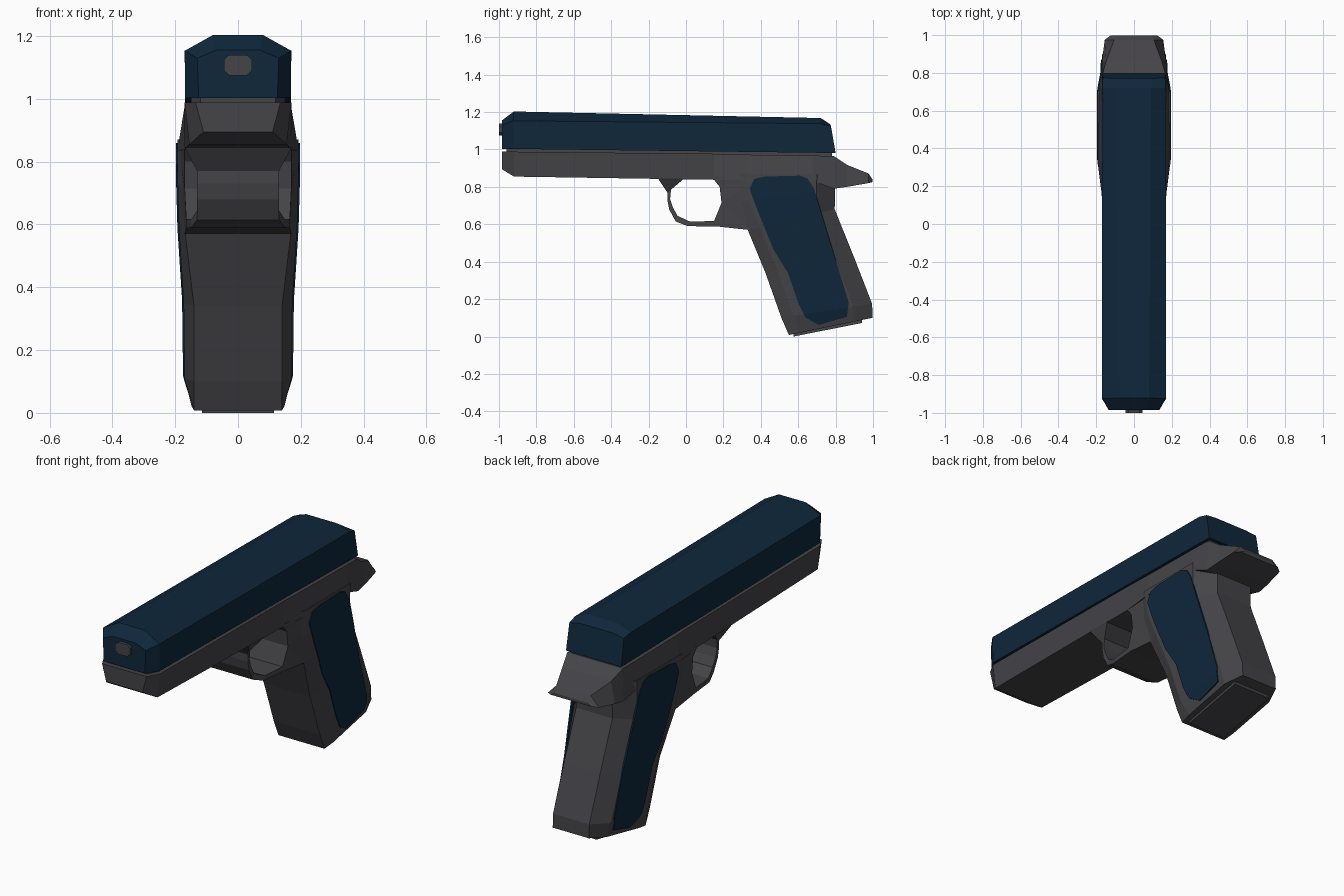
import bpy, bmesh
from mathutils import Vector

if "Cube" in bpy.data.objects:
    bpy.data.objects.remove(bpy.data.objects["Cube"])


def material(name, rgb):
    m = bpy.data.materials.new(name)
    m.diffuse_color = (*rgb, 1)
    m.use_nodes = True
    m.node_tree.nodes["Principled BSDF"].inputs["Base Color"].default_value = m.diffuse_color
    return m


GREY = material("dark grey", (0.058, 0.056, 0.063))
NAVY = material("navy blue", (0.0045, 0.020, 0.044))


def finish(bm, name, mat):
    bmesh.ops.remove_doubles(bm, verts=bm.verts, dist=0.0005)
    bmesh.ops.recalc_face_normals(bm, faces=bm.faces)
    me = bpy.data.meshes.new(name)
    bm.to_mesh(me)
    bm.free()
    me.materials.append(mat)
    ob = bpy.data.objects.new(name, me)
    bpy.context.collection.objects.link(ob)
    return ob


def loft(name, halves, mat):
    """Skin a row of sections; each is its right half as (x, y, z), mirrored across x."""
    bm = bmesh.new()
    rings = []
    for half in halves:
        pts = list(half) + [(-x, y, z) for x, y, z in reversed(half)]
        rings.append([bm.verts.new(p) for p in pts])
    n = len(rings[0])
    for a, b in zip(rings, rings[1:]):
        for i in range(n):
            j = (i + 1) % n
            bm.faces.new((a[i], a[j], b[j], b[i]))
    bm.faces.new(rings[0])
    bm.faces.new(rings[-1])
    return finish(bm, name, mat)


def prism(name, outline, mat):
    """Side outline of (y, z, half width) spanned across x."""
    bm = bmesh.new()
    r = [bm.verts.new((w, y, z)) for y, z, w in outline]
    l = [bm.verts.new((-w, y, z)) for y, z, w in outline]
    bm.faces.new(r)
    bm.faces.new(l[::-1])
    for i in range(len(r)):
        j = (i + 1) % len(r)
        bm.faces.new((r[i], r[j], l[j], l[i]))
    bmesh.ops.triangulate(bm, faces=[f for f in bm.faces if len(f.verts) > 4])
    return finish(bm, name, mat)


# Slide: chamfered top, tapered nose, raked back
loft("slide", [
    [(0.125, -0.985, 1.003), (0.13, -0.985, 1.13), (0.07, -0.985, 1.155)],
    [(0.168, -0.92, 1.003), (0.17, -0.925, 1.153), (0.08, -0.92, 1.203)],
    [(0.168, 0.73, 0.982), (0.168, 0.72, 1.138), (0.09, 0.72, 1.168)],
    [(0.168, 0.80, 0.98), (0.165, 0.775, 1.125), (0.10, 0.77, 1.135)],
], NAVY)

# Muzzle: octagonal stub
loft("muzzle", [[(0.028, y, 1.075), (0.045, y, 1.09), (0.045, y, 1.125),
                 (0.028, y, 1.14)] for y in (-1.0, -0.95)], GREY)

# Recessed rail in the gap between slide and frame
loft("rail", [[(w, y, z - 0.02), (w, y, z + 0.02)]
              for y, z, w in ((-0.96, 0.995, 0.12), (-0.9, 0.994, 0.15), (0.78, 0.972, 0.15))], GREY)

# Upper frame, running back into the tail: y, bottom z, top z, bottom and top half width
loft("frame", [[(wb, y, zb), (wt, y, zt)] for y, zb, zt, wb, wt in (
    (-0.985, 0.895, 0.988, 0.11, 0.135),
    (-0.92, 0.855, 0.988, 0.155, 0.17),
    (0.15, 0.838, 0.977, 0.17, 0.17),
    (0.33, 0.835, 0.972, 0.193, 0.17),
    (0.68, 0.83, 0.967, 0.193, 0.17),
    (0.79, 0.79, 0.965, 0.175, 0.168),
    (0.86, 0.80, 0.918, 0.17, 0.148),
    (0.975, 0.82, 0.872, 0.155, 0.105),
    (0.997, 0.825, 0.84, 0.125, 0.095))], GREY)

# Guard loop: outer y z, inner y z, half width
loft("guard", [[(w, oy, oz), (w, iy, iz)] for oy, oz, iy, iz, w in (
    (-0.15, 0.845, -0.01, 0.845, 0.17),
    (-0.10, 0.77, -0.08, 0.785, 0.13),
    (-0.10, 0.73, -0.085, 0.735, 0.13),
    (-0.09, 0.68, -0.07, 0.69, 0.13),
    (-0.055, 0.615, -0.045, 0.645, 0.13),
    (0.01, 0.59, 0.02, 0.615, 0.15),
    (0.17, 0.588, 0.15, 0.617, 0.165))], GREY)

# Web joining the guard to the grip
prism("guard_web", [(0.14, 0.85, 0.17), (0.18, 0.80, 0.17), (0.19, 0.715, 0.17),
                    (0.15, 0.617, 0.165), (0.17, 0.588, 0.165), (0.335, 0.57, 0.17),
                    (0.42, 0.60, 0.183), (0.38, 0.85, 0.19)], GREY)

# Grip: front y z, rear y z, side half width, front half width
GRIP = [(0.25, 0.87, 0.80, 0.87, 0.192, 0.17),
        (0.27, 0.72, 0.797, 0.785, 0.192, 0.17),
        (0.33, 0.57, 0.795, 0.68, 0.188, 0.168),
        (0.425, 0.34, 0.90, 0.42, 0.173, 0.14),
        (0.51, 0.10, 0.995, 0.175, 0.17, 0.14),
        (0.55, 0.008, 0.998, 0.10, 0.148, 0.14)]


def grip_half(s):
    fy, fz, ry, rz, w, wf = s
    slope = (rz - fz) / (ry - fy)
    return [(x, y, fz + slope * (y - fy))
            for x, y in ((wf, fy), (w, fy + 0.065), (w, ry - 0.1), (0.11, ry))]


loft("grip", [grip_half(s) for s in GRIP], GREY)

# Base plate under the grip
loft("base_plate", [[(0.115, 0.575, 0.0 + h), (0.115, 0.94, 0.072 + h)] for h in (0, 0.03)], GREY)


# Grip panels: thin plates that follow the side of the grip
def above(s, p):
    fy, fz, ry, rz = s[:4]
    return ((ry - fy) * (p.z - fz) - (rz - fz) * (p.y - fy)) / Vector((ry - fy, rz - fz)).length


def grip_width(p):
    for a, b in zip(GRIP, GRIP[1:]):
        da, db = above(a, p), above(b, p)
        if db >= -1e-5:
            t = min(max(da / (da - db), 0), 1)
            return a[4] + (b[4] - a[4]) * t
    return GRIP[-1][4]


PANEL = [(0.34, 0.79), (0.365, 0.842), (0.42, 0.855), (0.61, 0.86), (0.65, 0.845),
         (0.685, 0.79), (0.87, 0.18), (0.86, 0.105), (0.71, 0.062), (0.64, 0.10),
         (0.61, 0.20), (0.48, 0.44), (0.38, 0.68)]
PANEL[10:12] = [(0.60, 0.18), (0.545, 0.34), (0.47, 0.46)]

for side, label in ((1, "right"), (-1, "left")):
    bm = bmesh.new()
    bm.faces.new([bm.verts.new((0, y, z)) for y, z in PANEL])
    for fy, fz, ry, rz, *_ in GRIP[1:-1]:
        bmesh.ops.bisect_plane(bm, geom=bm.verts[:] + bm.edges[:] + bm.faces[:],
                               plane_co=(0, fy, fz), plane_no=(0, fz - rz, ry - fy))
    for v in bm.verts:
        v.co.x = side * (grip_width(v.co) + 0.005)
    out = bmesh.ops.extrude_face_region(bm, geom=bm.faces[:])
    for v in out["geom"]:
        if isinstance(v, bmesh.types.BMVert):
            v.co.x -= side * 0.009
    finish(bm, "grip_panel_" + label, NAVY)
